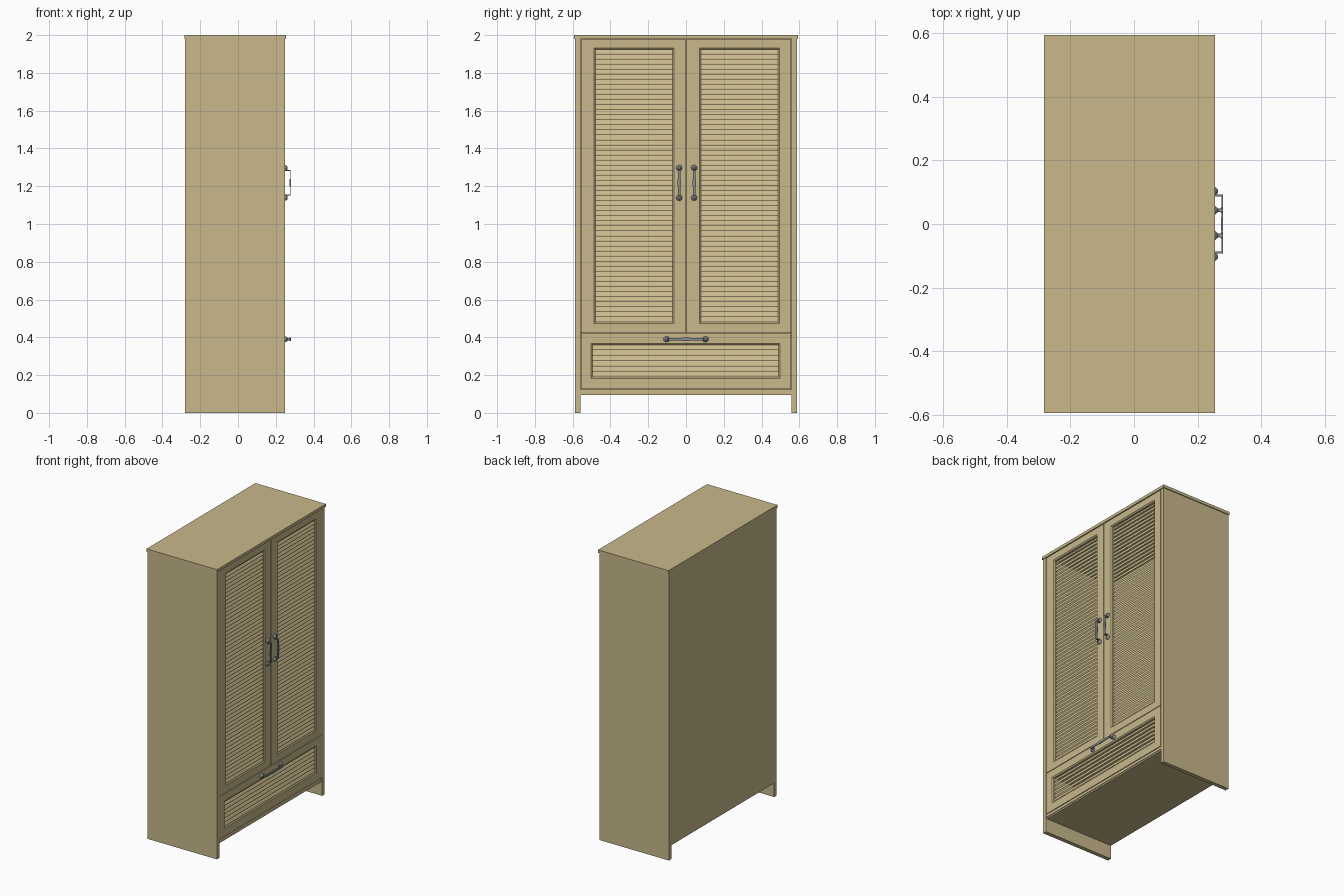
import bpy, bmesh
from math import pi
from mathutils import Matrix, Vector

if "Cube" in bpy.data.objects:
    bpy.data.objects.remove(bpy.data.objects["Cube"])


def material(name, col):
    m = bpy.data.materials.new(name)
    m.diffuse_color = (*col, 1)
    m.use_nodes = True
    m.node_tree.nodes["Principled BSDF"].inputs["Base Color"].default_value = m.diffuse_color
    return m


WOOD = material("wood", (0.58, 0.48, 0.26))
METAL = material("metal", (0.25, 0.26, 0.28))


def finish(name, bm, mat):
    bmesh.ops.recalc_face_normals(bm, faces=bm.faces)
    me = bpy.data.meshes.new(name)
    bm.to_mesh(me)
    bm.free()
    me.materials.append(mat)
    ob = bpy.data.objects.new(name, me)
    bpy.context.collection.objects.link(ob)
    return ob


def add_box(bm, lo, hi):
    lo, hi = Vector(lo), Vector(hi)
    s = hi - lo
    bmesh.ops.create_cube(bm, size=1, matrix=Matrix.Translation((lo + hi) / 2) @ Matrix.Diagonal((*s, 1)))


def box(name, lo, hi, mat=WOOD):
    bm = bmesh.new()
    add_box(bm, lo, hi)
    return finish(name, bm, mat)


def frame(name, outer, inner):
    """Rectangular frame facing +x; outer / inner = (y0, y1, z0, z1)."""
    bm = bmesh.new()

    def ring(r, x, grow=0.0):
        y0, y1, z0, z1 = r
        return [bm.verts.new((x, y, z)) for y, z in (
            (y0 - grow, z0 - grow), (y1 + grow, z0 - grow),
            (y1 + grow, z1 + grow), (y0 - grow, z1 + grow))]

    rings = [ring(outer, 0.226), ring(outer, 0.249), ring(inner, 0.249, 0.008),
             ring(inner, 0.243), ring(inner, 0.226)]
    for a, b in zip(rings, rings[1:] + rings[:1]):
        for i in range(4):
            j = (i + 1) % 4
            bm.faces.new((a[i], a[j], b[j], b[i]))
    return finish(name, bm, WOOD)


def louvres(name, inner, pitch=0.027):
    """Stack of slats sloping outward and down, overlapping each other."""
    y0, y1, z0, z1 = inner
    n = round((z1 - z0) / pitch)
    p = (z1 - z0) / n
    bm = bmesh.new()
    for i in range(n):
        z = z0 + i * p
        prof = [(0.244, z), (0.244, z + 0.006), (0.230, min(z + 0.031, z1)), (0.230, z + 0.024)]
        a = [bm.verts.new((x, y0, h)) for x, h in prof]
        b = [bm.verts.new((x, y1, h)) for x, h in prof]
        bm.faces.new(a)
        bm.faces.new(b)
        for k in range(4):
            m = (k + 1) % 4
            bm.faces.new((a[k], a[m], b[m], b[k]))
    return finish(name, bm, WOOD)


def handle(name, y, z, half, vertical):
    """Bail pull with two domed rosettes; modelled along z, turned for the drawer."""
    bm = bmesh.new()
    turn = Matrix.Rotation(pi / 2, 4, 'Y')
    for s in (-1, 1):
        c = s * half
        # rosette and its domed cap
        for r1, r2, d, x in ((0.016, 0.014, 0.006, 0.003), (0.014, 0.006, 0.008, 0.010)):
            bmesh.ops.create_cone(bm, cap_ends=True, segments=16, radius1=r1, radius2=r2, depth=d,
                                  matrix=Matrix.Translation((x, 0, c)) @ turn)
        # arm out to the grip
        e = c - s * 0.014
        add_box(bm, (0.0, -0.006, e - 0.003), (0.030, 0.006, e + 0.003))
    g = half - 0.014
    add_box(bm, (0.025, -0.007, -g), (0.030, 0.007, g))
    # raised collar in the middle of the grip
    add_box(bm, (0.024, -0.009, -0.02), (0.031, 0.009, 0.02))
    if not vertical:
        bm.transform(Matrix.Rotation(pi / 2, 4, 'X'))
    bm.transform(Matrix.Translation((0.249, y, z)))
    return finish(name, bm, METAL)


# carcass
box("top_panel", (-0.282, -0.593, 1.98), (0.255, 0.593, 2.0))
for s, side in ((-1, "left"), (1, "right")):
    a, b = sorted((s * 0.587, s * 0.559))
    box(side + "_side_panel", (-0.28, a, 0), (0.25, b, 1.98))
box("back_panel", (-0.28, -0.559, 0.095), (-0.268, 0.559, 1.98))
box("bottom_panel", (-0.268, -0.559, 0.105), (0.247, 0.559, 0.124))
box("bottom_rail", (-0.268, -0.559, 0.095), (0.243, 0.559, 0.105))
box("drawer_divider", (-0.268, -0.559, 0.41), (0.222, 0.559, 0.428))

# louvred doors and drawer front
fronts = (
    ("left_door", (-0.557, -0.0005, 0.423, 1.978), (-0.48, -0.072, 0.48, 1.925)),
    ("right_door", (0.0025, 0.557, 0.423, 1.978), (0.08, 0.488, 0.48, 1.925)),
    ("drawer_front", (-0.557, 0.557, 0.127, 0.419), (-0.495, 0.49, 0.19, 0.36)),
)
for name, outer, inner in fronts:
    frame(name + "_frame", outer, inner)
    louvres(name + "_louvres", inner)

# handles
handle("left_door_handle", -0.036, 1.218, 0.079, True)
handle("right_door_handle", 0.043, 1.218, 0.079, True)
handle("drawer_handle", 0, 0.39, 0.103, False)
